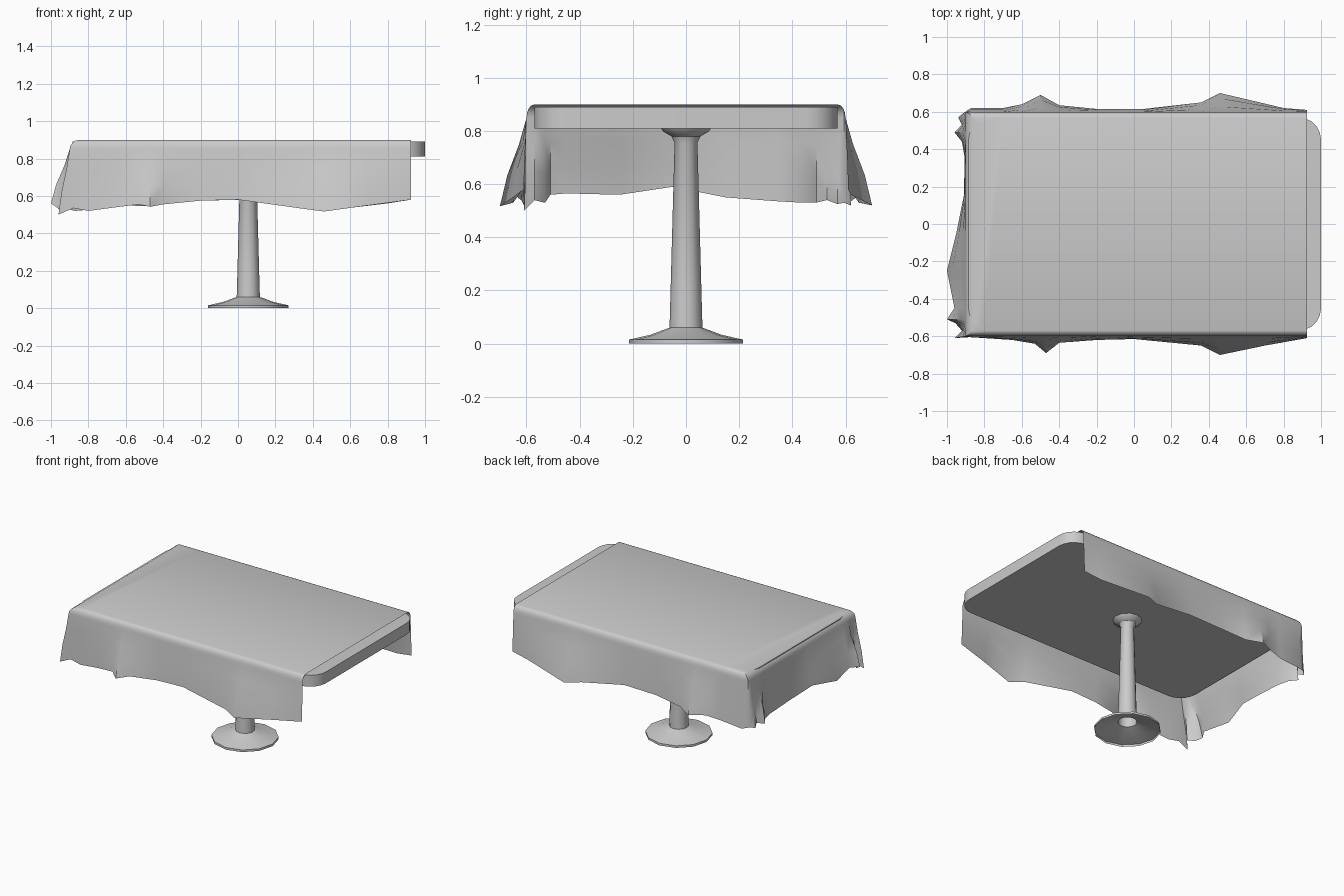
import bpy, bmesh, math

if "Cube" in bpy.data.objects:
    bpy.data.objects.remove(bpy.data.objects["Cube"])

CX = 0.055


def finish(name, bm, angle=35, recalc=True):
    if recalc:
        bmesh.ops.recalc_face_normals(bm, faces=bm.faces)
    mesh = bpy.data.meshes.new(name)
    bm.to_mesh(mesh)
    bm.free()
    ob = bpy.data.objects.new(name, mesh)
    bpy.context.collection.objects.link(ob)
    bpy.ops.object.select_all(action='DESELECT')
    ob.select_set(True)
    bpy.context.view_layer.objects.active = ob
    bpy.ops.object.shade_smooth_by_angle(angle=math.radians(angle))
    return ob


# Rounded table slab
bm = bmesh.new()
bmesh.ops.create_cube(bm, size=1)
for v in bm.verts:
    v.co.x = v.co.x * 1.885 + 0.0575
    v.co.y *= 1.14
    v.co.z = 0.85 + v.co.z * 0.08
upright = [e for e in bm.edges if abs(e.verts[0].co.z - e.verts[1].co.z) > 0.05]
bmesh.ops.bevel(bm, geom=upright, offset=0.12, segments=5, profile=0.5, affect='EDGES')
finish("table_top", bm)

# Turned pedestal, open underneath
profile = [(0.215, 0.0), (0.215, 0.015), (0.135, 0.033), (0.062, 0.06), (0.058, 0.2),
           (0.043, 0.755), (0.055, 0.78), (0.085, 0.797), (0.095, 0.812)]
SIDES = 12
bm = bmesh.new()
rings = []
for r, z in profile:
    rings.append([bm.verts.new((CX + r * math.cos(2 * math.pi * i / SIDES),
                                r * math.sin(2 * math.pi * i / SIDES), z))
                  for i in range(SIDES)])
for a, b in zip(rings, rings[1:]):
    for i in range(SIDES):
        j = (i + 1) % SIDES
        bm.faces.new((a[i], a[j], b[j], b[i]))
finish("pedestal", bm, 32)

# Tablecloth hem, walked from the front right corner round the left to the back right
hem = [(0.925, -0.61, 0.58), (0.7, -0.65, 0.55), (0.46, -0.70, 0.517), (0.36, -0.65, 0.53),
       (0.0, -0.615, 0.58), (-0.2, -0.62, 0.575), (-0.4, -0.635, 0.555), (-0.47, -0.69, 0.542),
       (-0.53, -0.64, 0.555), (-0.65, -0.62, 0.54), (-0.8, -0.61, 0.52), (-0.88, -0.605, 0.535),
       (-0.96, -0.61, 0.50), (-0.92, -0.57, 0.54), (-0.955, -0.53, 0.53), (-1.0, -0.51, 0.56),
       (-0.96, -0.45, 0.565), (-1.0, -0.25, 0.56), (-0.95, -0.05, 0.59), (-0.91, 0.15, 0.55),
       (-0.905, 0.35, 0.535), (-0.92, 0.44, 0.53), (-0.96, 0.49, 0.53), (-0.92, 0.53, 0.54),
       (-0.94, 0.57, 0.525), (-0.91, 0.595, 0.53), (-0.87, 0.62, 0.52), (-0.7, 0.62, 0.535),
       (-0.6, 0.64, 0.55), (-0.5, 0.69, 0.545), (-0.4, 0.635, 0.555), (-0.2, 0.615, 0.575),
       (0.05, 0.615, 0.58), (0.36, 0.65, 0.53), (0.46, 0.70, 0.52), (0.8, 0.62, 0.56),
       (0.925, 0.61, 0.58)]


def clamp(x, y, lx, ly):
    return max(x, -lx), max(-ly, min(ly, y))


bm = bmesh.new()
columns = []
for hx, hy, hz in hem:
    col = []
    # rolled edge of the cloth
    for i in range(5):
        a = math.pi / 2 * i / 4
        x, y = clamp(hx, hy, 0.845 + 0.055 * math.sin(a), 0.57 + 0.03 * math.sin(a))
        col.append(bm.verts.new((x, y, 0.85 + 0.05 * math.cos(a))))
    # hanging skirt
    rx, ry = clamp(hx, hy, 0.9, 0.6)
    for t, f in ((0.3, 0.28), (0.65, 0.72), (1, 1)):
        col.append(bm.verts.new((rx + (hx - rx) * f, ry + (hy - ry) * f, 0.85 + (hz - 0.85) * t)))
    columns.append(col)
for a, b in zip(columns, columns[1:]):
    for i in range(7):
        bm.faces.new((a[i], a[i + 1], b[i + 1], b[i]))
bm.faces.new([c[0] for c in columns])
bmesh.ops.remove_doubles(bm, verts=bm.verts, dist=0.0005)
finish("tablecloth", bm, 45)
